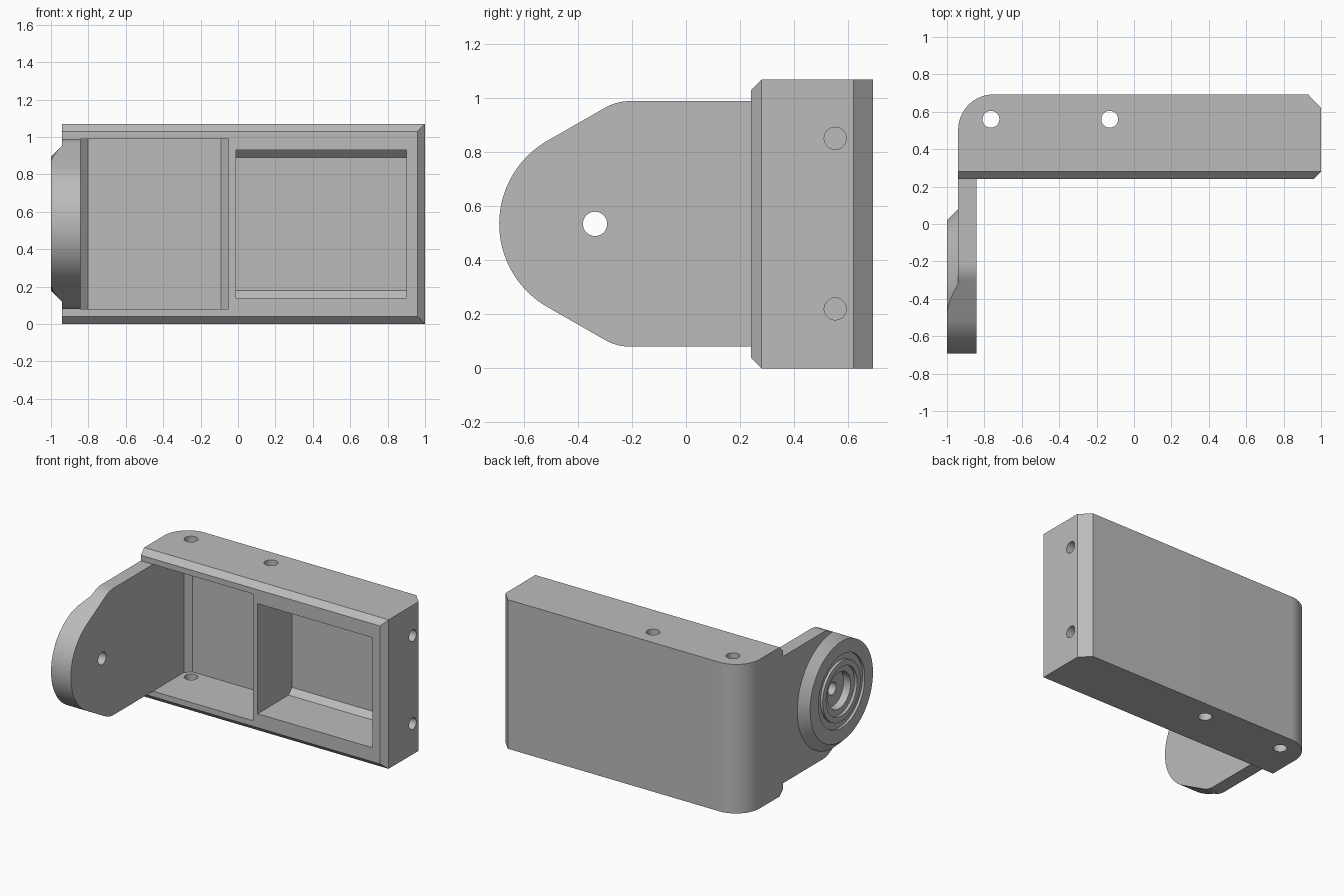
import bpy, bmesh
from math import cos, sin, pi, radians
from mathutils import Vector, Matrix

if "Cube" in bpy.data.objects:
    bpy.data.objects.remove(bpy.data.objects["Cube"], do_unlink=True)

grey = bpy.data.materials.new("plain grey")
grey.use_nodes = True
grey.diffuse_color = (0.5, 0.5, 0.5, 1)
grey.node_tree.nodes["Principled BSDF"].inputs["Base Color"].default_value = (0.5, 0.5, 0.5, 1)


def finish(bm, name):
    bmesh.ops.remove_doubles(bm, verts=bm.verts, dist=1e-5)
    bmesh.ops.recalc_face_normals(bm, faces=bm.faces)
    mesh = bpy.data.meshes.new(name)
    bm.to_mesh(mesh)
    bm.free()
    mesh.materials.append(grey)
    obj = bpy.data.objects.new(name, mesh)
    bpy.context.collection.objects.link(obj)
    return obj


def prism(name, outline, axis, low, high):
    """Extrude an (x, y) outline along z, or a (y, z) outline along x."""
    bm = bmesh.new()
    put = (lambda a, b, h: (a, b, h)) if axis == "z" else (lambda a, b, h: (h, a, b))
    face = bm.faces.new([bm.verts.new(put(a, b, low)) for a, b in outline])
    ext = bmesh.ops.extrude_face_region(bm, geom=[face])
    verts = [g for g in ext["geom"] if isinstance(g, bmesh.types.BMVert)]
    bmesh.ops.translate(bm, verts=verts, vec=put(0, 0, high - low))
    return finish(bm, name)


def arc(cx, cy, r, start, end, steps):
    angles = [radians(start + (end - start) * i / steps) for i in range(steps + 1)]
    return [(cx + r * cos(a), cy + r * sin(a)) for a in angles]


def hole(cx, cy, r, axis, low, high):
    return prism("hole_cutter", arc(cx, cy, r, 0, 352.5, 47), axis, low, high)


def lathe(name, profile, cy, cz, steps=96):
    """Turn an (x, radius) profile round an axis parallel to x."""
    bm = bmesh.new()
    verts = [bm.verts.new((x, cy, cz + r)) for x, r in profile]
    edges = [bm.edges.new(pair) for pair in zip(verts, verts[1:])]
    bmesh.ops.spin(bm, geom=verts + edges, cent=(0, cy, cz), axis=(1, 0, 0),
                   angle=2 * pi, steps=steps, use_merge=False)
    return finish(bm, name)


def combine(obj, tool, operation="DIFFERENCE"):
    tool.hide_render = True
    mod = obj.modifiers.new("cut", "BOOLEAN")
    mod.operation, mod.object, mod.solver = operation, tool, "EXACT"
    bpy.context.view_layer.objects.active = obj
    bpy.ops.object.modifier_apply(modifier=mod.name)
    bpy.data.objects.remove(tool, do_unlink=True)


H, MID = 1.07, 0.535          # housing height and its middle
LEFT, WALL = -0.94, -0.843    # outer and inner face of the arm side wall
FRONT, BACK, FLOOR = 0.24, 0.693, 0.63
C = 0.04                      # chamfer size

# Housing block: one rounded back corner, one chamfered back corner
housing = prism("housing", [(LEFT, FRONT), (1 - C, FRONT), (1, FRONT + C), (1, 0.62), (0.93, BACK)]
                + arc(LEFT + 0.19, BACK - 0.19, 0.19, 90, 180, 20), "z", 0, H)

# Chamfers along the top and bottom front edges
e = 0.1
for z, s in ((0, 1), (H, -1)):
    combine(housing, prism("edge_cutter", [(FRONT - e, z + s * (C + e)), (FRONT + C + e, z - s * e),
                                           (FRONT - e, z - s * e)], "x", -1.2, 1.2))

# Pocket beside the arm, with chamfered vertical back corners
combine(housing, prism("pocket_cutter", [(WALL, 0), (-0.05, 0), (-0.05, FLOOR - C), (-0.05 - C, FLOOR),
                                         (WALL + C, FLOOR), (WALL, FLOOR - C)], "z", 0.08, H - 0.08))
# Pocket at the far end, with chamfered horizontal back corners
combine(housing, prism("pocket_cutter", [(0, 0.14), (FLOOR - C, 0.14), (FLOOR, 0.14 + C),
                                         (FLOOR, 0.93 - C), (FLOOR - C, 0.93), (0, 0.93)],
                       "x", -0.012, 0.9))

# Screw holes through top and bottom, and in the end wall
for x in (-0.765, -0.13):
    combine(housing, hole(x, 0.56, 0.045, "z", -0.1, H + 0.1))
for z in (0.22, 0.852):
    combine(housing, hole(0.553, z, 0.041, "x", 0.8, 1.1))

# Arm outline: round nose, tapering flanks, softened shoulders
PIVOT, R = -0.337, 0.355
nose = arc(PIVOT, MID, R, 240, 120, 48)
a, b, c = Vector((-0.30, 0.965)), Vector((-0.256, 0.99)), Vector((-0.206, 0.99))
shoulder = [tuple(a * (1 - t) ** 2 + b * 2 * t * (1 - t) + c * t * t)
            for t in (i / 8 for i in range(9))]
upper = shoulder + [(FRONT, 0.99)]
lower = [(y, H - z) for y, z in reversed(upper)]
arm = prism("pivot_arm", lower + nose + upper, "x", -1, WALL)

# Leave a raised conical boss on the outer side of the arm
combine(arm, lathe("boss_shape", [(-1.02, 0), (-1.02, 0.338), (LEFT, 0.418), (LEFT, 2),
                                  (-0.8, 2), (-0.8, 0)], PIVOT, MID), "INTERSECT")

# Stepped round seat and ring groove in the boss, then the pivot hole
combine(arm, lathe("groove_cutter", [(-1.1, 0.215), (-1.1, 0.262), (-0.982, 0.262),
                                     (-0.982, 0.215), (-1.1, 0.215)], PIVOT, MID))
combine(arm, lathe("seat_cutter", [(-1.1, 0), (-1.1, 0.175), (-0.98, 0.175), (-0.98, 0.13),
                                   (-0.925, 0.13), (-0.925, 0)], PIVOT, MID))
combine(arm, hole(PIVOT, MID, 0.045, "x", -1.1, -0.7))

# Smooth the curved walls, keep hard edges
for obj in (housing, arm):
    bpy.ops.object.select_all(action="DESELECT")
    obj.select_set(True)
    bpy.context.view_layer.objects.active = obj
    bpy.ops.object.shade_smooth_by_angle(angle=radians(20))
